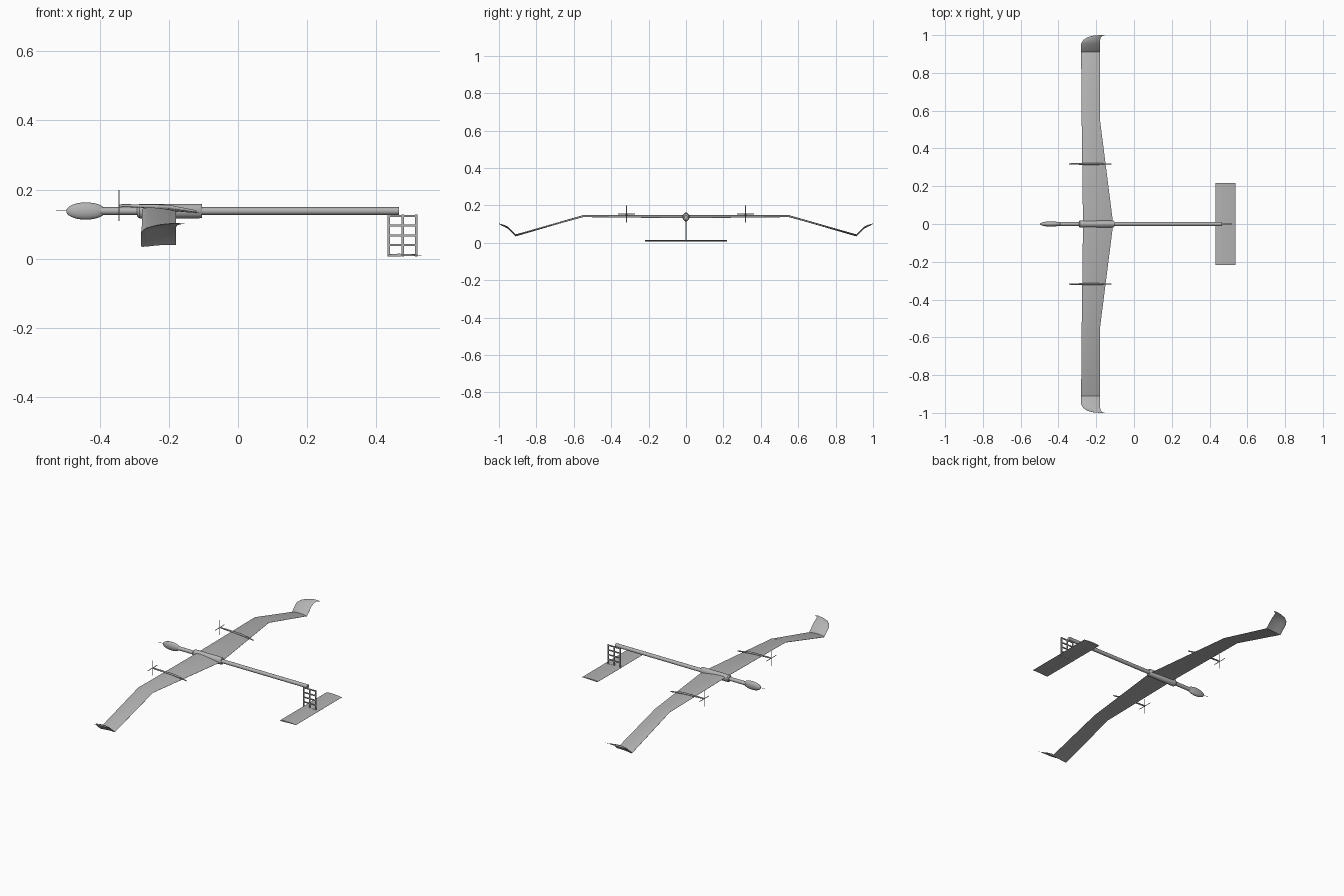
import bpy, bmesh, math
from mathutils import Vector

if "Cube" in bpy.data.objects:
    bpy.data.objects.remove(bpy.data.objects["Cube"], do_unlink=True)

grey = bpy.data.materials.new("airframe grey")
grey.use_nodes = True
grey.diffuse_color = (0.45, 0.45, 0.45, 1)
grey.node_tree.nodes["Principled BSDF"].inputs["Base Color"].default_value = grey.diffuse_color


def finish(name, bm, smooth=True):
    bmesh.ops.recalc_face_normals(bm, faces=bm.faces)
    mesh = bpy.data.meshes.new(name)
    bm.to_mesh(mesh)
    bm.free()
    mesh.materials.append(grey)
    obj = bpy.data.objects.new(name, mesh)
    bpy.context.collection.objects.link(obj)
    if smooth:
        bpy.ops.object.select_all(action='DESELECT')
        obj.select_set(True)
        bpy.context.view_layer.objects.active = obj
        bpy.ops.object.shade_smooth_by_angle(angle=math.radians(35))
    return obj


def loft(name, rings):
    """Skin a closed solid through rings of equal point count."""
    bm = bmesh.new()
    loops = [[bm.verts.new(p) for p in ring] for ring in rings]
    n = len(loops[0])
    for a, b in zip(loops, loops[1:]):
        for i in range(n):
            j = (i + 1) % n
            bm.faces.new((a[i], a[j], b[j], b[i]))
    bm.faces.new(loops[0])
    bm.faces.new(loops[-1])
    return finish(name, bm)


def tube(name, stations, y=0.0, sides=20):
    """Elliptical body along x; stations are (x, z, half width, half height)."""
    angles = [2 * math.pi * i / sides for i in range(sides)]
    return loft(name, [[(x, y + w * math.cos(a), z + h * math.sin(a)) for a in angles]
                       for x, z, w, h in stations])


def box(bm, centre, size):
    new = bmesh.ops.create_cube(bm, size=1)["verts"]
    for v in new:
        v.co = Vector(c + p * s for c, p, s in zip(centre, v.co, size))


def airfoil(y, lead, trail, z, twist, thick, camber):
    """Closed wing section; the nose sits higher by twist."""
    steps = 8
    us = [(1 - math.cos(math.pi * i / steps)) / 2 for i in range(steps + 1)]

    def point(u, side):
        half = thick * (2.6 * (math.sqrt(u) - u) * (1 - 0.3 * u) + 0.06)
        bow = camber * 4 * u * (1 - u)
        return (lead + u * (trail - lead), y, z + twist * (0.5 - u) + bow + side * half)
    return [point(u, 1) for u in us] + [point(u, -1) for u in reversed(us)]


# Fuselage: boom, wing saddle, nose pod and probe
boom_z = 0.138
tube("tail_boom", [(-0.40, boom_z, 0.011, 0.011), (0.465, boom_z, 0.011, 0.011)])
tube("wing_saddle", [(-0.292, boom_z, 0.014, 0.016), (-0.285, boom_z, 0.019, 0.021),
                     (-0.112, boom_z, 0.019, 0.021), (-0.104, boom_z, 0.014, 0.020)])
pod = []
for i in range(15):
    t = math.pi * (0.03 + 0.94 * i / 14)
    r = math.sin(t)
    pod.append((-0.44 - 0.057 * math.cos(t), boom_z, 0.014 * r, 0.025 * r))
tube("nose_pod", pod)
tube("nose_probe", [(-0.527, 0.139, 0.001, 0.001), (-0.49, 0.139, 0.001, 0.001)], sides=8)

# Wing half sections: y, leading x, trailing x, height, twist, thickness, camber
half = [(0.0, -0.270, -0.110, 0.138, 0.012, 0.009, 0.003),
        (0.55, -0.277, -0.180, 0.140, 0.005, 0.007, 0.003),
        (0.91, -0.280, -0.180, 0.038, -0.003, 0.006, 0.004),
        (0.955, -0.280, -0.180, 0.080, -0.004, 0.004, 0.006),
        (0.975, -0.268, -0.179, 0.090, -0.004, 0.003, 0.005),
        (0.99, -0.245, -0.175, 0.096, -0.003, 0.002, 0.004),
        (0.997, -0.215, -0.165, 0.100, 0.0, 0.0015, 0.002),
        (1.0, -0.180, -0.153, 0.102, 0.002, 0.001, 0.0)]
mirrored = [(-s[0],) + s[1:] for s in reversed(half[1:])]
loft("wing", [airfoil(*s) for s in mirrored + half])

# Wing motors with crossed propeller blades
for side, y in (("right", -0.318), ("left", 0.318)):
    tube(side + "_nacelle", [(-0.344, 0.154, 0.002, 0.002), (-0.335, 0.154, 0.004, 0.004),
                             (-0.20, 0.150, 0.005, 0.006), (-0.12, 0.137, 0.002, 0.003)],
         y=y, sides=12)
    bm = bmesh.new()
    box(bm, (-0.344, y, 0.154), (0.002, 0.003, 0.09))
    box(bm, (-0.344, y, 0.154), (0.002, 0.09, 0.003))
    finish(side + "_propeller", bm, smooth=False)

# Lattice fin
bm = bmesh.new()
for x in (0.436, 0.476, 0.516):
    box(bm, (x, 0, 0.067), (0.007, 0.006, 0.122))
for row in range(5):
    box(bm, (0.476, 0, 0.011 + 0.0282 * row), (0.087, 0.006, 0.006))
finish("lattice_fin", bm, smooth=False)

# Tailplane
loft("tailplane", [airfoil(y, 0.432, 0.537, 0.009, 0.0, 0.006, 0.002) for y in (-0.218, 0.218)])
